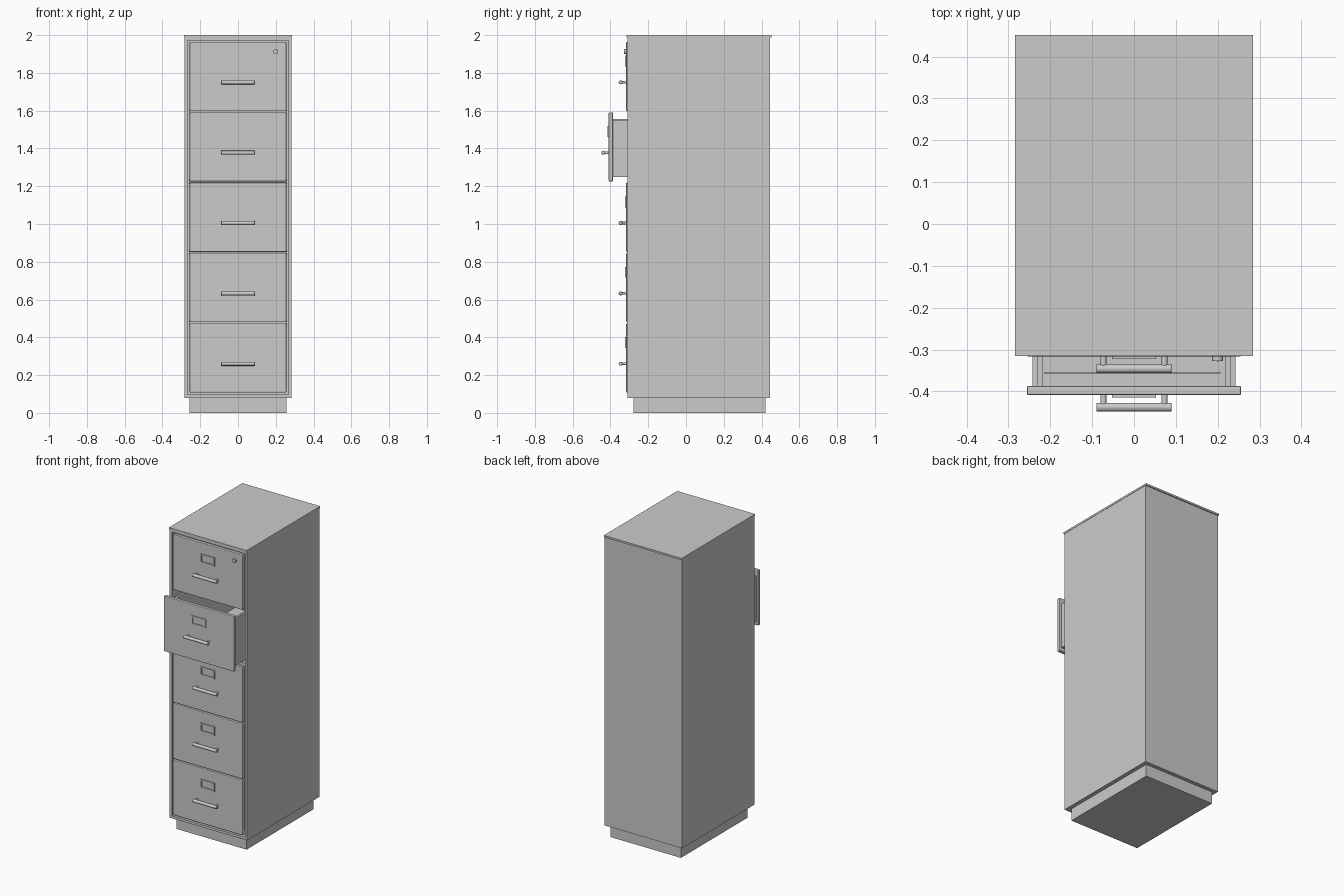
import bpy, bmesh, math
from mathutils import Matrix, Vector

if "Cube" in bpy.data.objects:
    bpy.data.objects.remove(bpy.data.objects["Cube"])


def material(name, value):
    m = bpy.data.materials.new(name)
    m.use_nodes = True
    color = (value, value, value, 1)
    m.diffuse_color = color
    m.node_tree.nodes["Principled BSDF"].inputs["Base Color"].default_value = color
    return m


GREY = material("grey_paint", 0.6)


def finish(name, bm, bevel=0.0, smooth=False):
    bmesh.ops.recalc_face_normals(bm, faces=bm.faces)
    mesh = bpy.data.meshes.new(name)
    bm.to_mesh(mesh)
    bm.free()
    mesh.materials.append(GREY)
    ob = bpy.data.objects.new(name, mesh)
    bpy.context.collection.objects.link(ob)
    if bevel:
        mod = ob.modifiers.new("soft_edges", "BEVEL")
        mod.width, mod.segments = bevel, 2
    if smooth:
        bpy.ops.object.select_all(action="DESELECT")
        ob.select_set(True)
        bpy.context.view_layer.objects.active = ob
        bpy.ops.object.shade_smooth_by_angle()
    return ob


def add_box(bm, lo, hi):
    lo, hi = Vector(lo), Vector(hi)
    mat = Matrix.Translation((lo + hi) / 2) @ Matrix.Diagonal((*(hi - lo), 1))
    bmesh.ops.create_cube(bm, size=1, matrix=mat)


def box(name, lo, hi, bevel=0.0):
    bm = bmesh.new()
    add_box(bm, lo, hi)
    return finish(name, bm, bevel)


def add_rod(bm, center, radius, length, axis, sides=16):
    rot = Matrix.Rotation(math.pi / 2, 4, "Y" if axis == "x" else "X")
    bmesh.ops.create_cone(bm, cap_ends=True, segments=sides, radius1=radius, radius2=radius,
                          depth=length, matrix=Matrix.Translation(center) @ rot)


# Cabinet shell: a block with a hollow pushed in from the front
bm = bmesh.new()
add_box(bm, (-0.283, -0.31, 0.08), (0.283, 0.445, 1.988))
bm.normal_update()
front = min(bm.faces, key=lambda f: f.calc_center_median().y)
bmesh.ops.inset_region(bm, faces=[front], thickness=0.023)
hollow = bmesh.ops.extrude_face_region(bm, geom=[front])
bmesh.ops.translate(bm, vec=(0, 0.735, 0),
                    verts=[v for v in hollow["geom"] if isinstance(v, bmesh.types.BMVert)])
bmesh.ops.delete(bm, geom=[front], context="FACES_ONLY")
finish("cabinet_shell", bm)

box("top_panel", (-0.285, -0.316, 1.988), (0.285, 0.452, 2.0))
box("plinth", (-0.257, -0.277, 0), (0.257, 0.42, 0.085))


def drawer(name, z, y):
    """Drawer with its lower edge at z and its front face at y."""
    box(name + "_front", (-0.256, y, z), (0.256, y + 0.022, z + 0.366), 0.004)

    # Open tray behind the front
    back, top = y + 0.7, z + 0.33
    bm = bmesh.new()
    for s in (-1, 1):
        xs = sorted((s * 0.218, s * 0.232))
        add_box(bm, (xs[0], y + 0.02, z + 0.024), (xs[1], back, top))
        xs = sorted((s * 0.232, s * 0.243))
        add_box(bm, (xs[0], y + 0.02, z + 0.024), (xs[1], back, top - 0.004))
    add_box(bm, (-0.218, y + 0.02, z + 0.024), (0.218, back, z + 0.034))
    add_box(bm, (-0.218, back - 0.01, z + 0.034), (0.218, back, top))
    finish(name + "_tray", bm)

    # Bar handle on two posts
    bm = bmesh.new()
    hz = z + 0.152
    add_rod(bm, (0, y - 0.029, hz), 0.0105, 0.18, "x")
    for s in (-1, 1):
        add_rod(bm, (s * 0.073, y - 0.013, hz), 0.007, 0.032, "y")
    finish(name + "_handle", bm, 0.003, True)

    # Label holder frame
    bm = bmesh.new()
    lo, hi, t = z + 0.235, z + 0.293, 0.009
    for s in (-1, 1):
        xs = sorted((s * 0.052, s * (0.052 - t)))
        add_box(bm, (xs[0], y - 0.006, lo), (xs[1], y + 0.002, hi))
    for a in (lo, hi - t):
        add_box(bm, (-0.052 + t, y - 0.006, a), (0.052 - t, y + 0.002, a + t))
    finish(name + "_label_holder", bm)


# Five drawers, counted from the bottom, the fourth pulled out
for i in range(5):
    drawer("drawer_%d" % (i + 1), 0.108 + i * 0.3725, -0.409 if i == 3 else -0.317)

# Rails between the drawers
for i in range(1, 5):
    z = 0.105 + i * 0.3725
    box("rail_%d" % i, (-0.26, -0.285, z - 0.012), (0.26, -0.255, z + 0.012))

# Hanging folder with a tab in the open drawer
bm = bmesh.new()
add_box(bm, (-0.215, -0.357, 1.27), (0.207, -0.354, 1.535))
add_box(bm, (-0.04, -0.357, 1.535), (0.05, -0.354, 1.557))
finish("file_folder", bm)

# Lock in the upper drawer
bm = bmesh.new()
add_rod(bm, (0.2, -0.321, 1.913), 0.013, 0.014, "y", 20)
add_box(bm, (0.198, -0.3295, 1.906), (0.202, -0.327, 1.92))
finish("lock", bm, 0, True)
